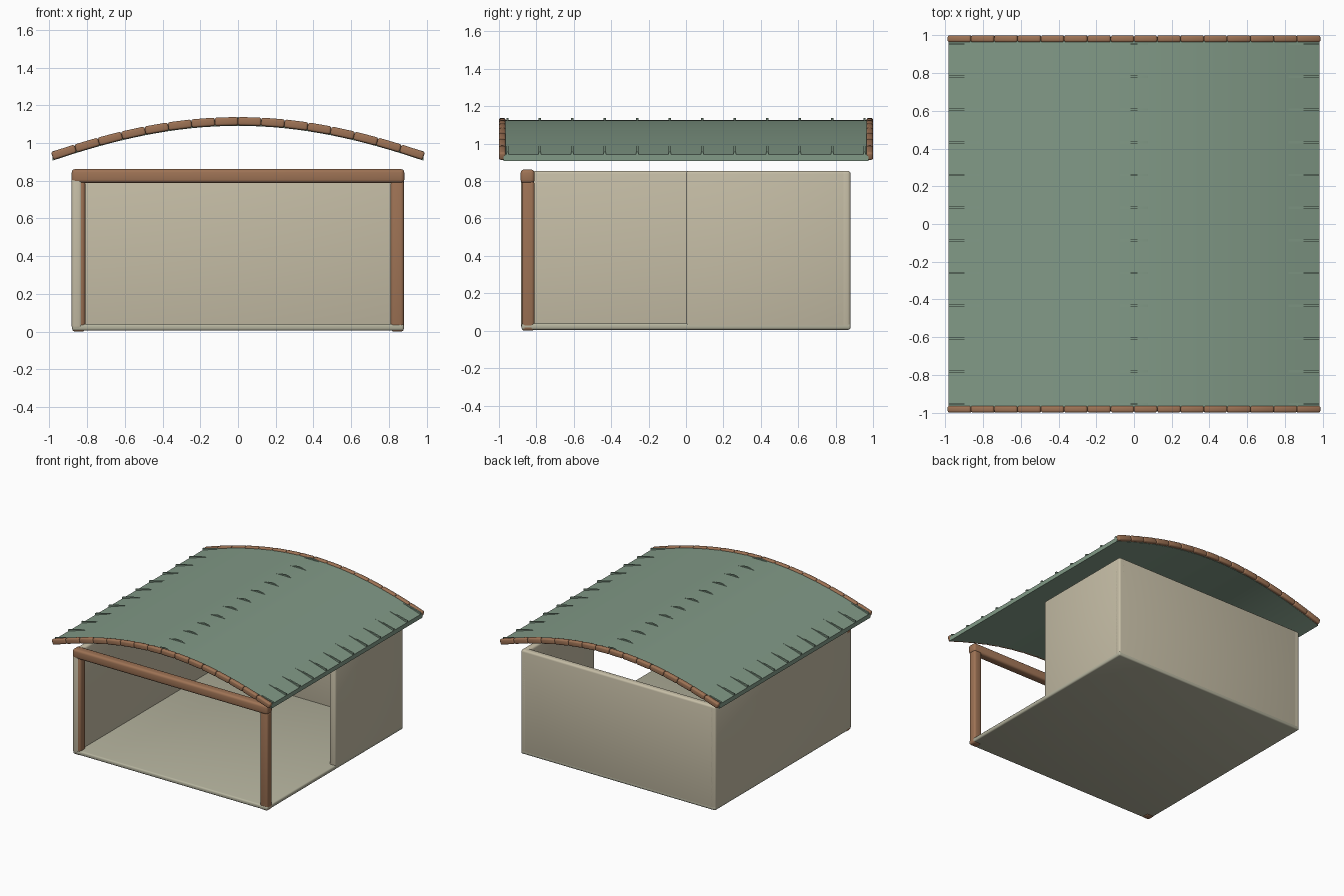
import bpy, bmesh, math
from mathutils import Matrix, Vector

if "Cube" in bpy.data.objects:
    bpy.data.objects.remove(bpy.data.objects["Cube"])


def material(name, rgb):
    m = bpy.data.materials.new(name)
    m.diffuse_color = (*rgb, 1)
    m.use_nodes = True
    m.node_tree.nodes["Principled BSDF"].inputs["Base Color"].default_value = m.diffuse_color
    return m


WALL = material("plaster", (0.56, 0.51, 0.38))
FLOOR = material("floor_stone", (0.46, 0.45, 0.34))
WOOD = material("wood", (0.34, 0.17, 0.09))
GREEN = material("roof_green", (0.22, 0.32, 0.24))


def finish(name, bm, mat):
    bmesh.ops.recalc_face_normals(bm, faces=bm.faces)
    me = bpy.data.meshes.new(name)
    bm.to_mesh(me)
    bm.free()
    me.materials.append(mat)
    ob = bpy.data.objects.new(name, me)
    bpy.context.collection.objects.link(ob)
    bpy.context.view_layer.objects.active = ob
    ob.select_set(True)
    bpy.ops.object.shade_smooth_by_angle(angle=math.radians(35))
    ob.select_set(False)
    return ob


def add_box(bm, size, matrix, bevel, segments=3):
    part = bmesh.new()
    bmesh.ops.create_cube(part, size=1, matrix=Matrix.Diagonal((*size, 1)))
    bmesh.ops.bevel(part, geom=part.edges[:], offset=bevel, segments=segments,
                    profile=0.5, affect='EDGES')
    part.transform(matrix)
    tmp = bpy.data.meshes.new("tmp")
    part.to_mesh(tmp)
    part.free()
    bm.from_mesh(tmp)
    bpy.data.meshes.remove(tmp)


def box(name, lo, hi, mat, bevel):
    lo, hi = Vector(lo), Vector(hi)
    bm = bmesh.new()
    add_box(bm, hi - lo, Matrix.Translation((lo + hi) / 2), bevel)
    return finish(name, bm, mat)


# Height of the arched roof centreline
def arch(x):
    return 1.113 - 0.21 * x * x + 0.02 * x ** 4


# Solid strip: x-z outline swept along y
def add_strip(bm, upper, lower, y0, y1):
    outline = upper + lower[::-1]
    face = bm.faces.new([bm.verts.new((x, y0, z)) for x, z in outline])
    ext = bmesh.ops.extrude_face_region(bm, geom=[face])
    moved = [v for v in ext['geom'] if isinstance(v, bmesh.types.BMVert)]
    bmesh.ops.translate(bm, verts=moved, vec=(0, y1 - y0, 0))


# Floor and walls: the front half of the right side stays open
box("floor", (-0.88, -0.88, 0.005), (0.88, 0.88, 0.04), FLOOR, 0.012)
box("left_wall", (-0.882, -0.882, 0.012), (-0.827, 0.88, 0.855), WALL, 0.016)
box("back_wall", (-0.88, 0.825, 0.012), (0.88, 0.88, 0.855), WALL, 0.016)
box("right_wall", (0.825, 0.0, 0.012), (0.88, 0.88, 0.855), WALL, 0.016)

# Timber front frame
for side, s in (("left", -1), ("right", 1)):
    xs = sorted((s * 0.88, s * 0.81))
    box(side + "_front_post", (xs[0], -0.878, 0), (xs[1], -0.81, 0.80), WOOD, 0.016)
box("front_beam", (-0.882, -0.884, 0.788), (0.882, -0.81, 0.862), WOOD, 0.018)

# Curved roof sheet
xs = [-0.985 + 1.97 * i / 32 for i in range(33)]
bm = bmesh.new()
add_strip(bm, [(x, arch(x) + 0.013) for x in xs],
          [(x, arch(x) - 0.022) for x in xs], -0.975, 0.975)
finish("roof_sheet", bm, GREEN)

# Thin ribs that emerge at the ridge and at both eaves
bm = bmesh.new()
rib = [(-0.985, 0.028), (-0.9, 0.021), (-0.81, 0.012), (-0.6, 0.002), (-0.4, 0.0),
       (-0.2, 0.002), (-0.08, 0.012), (0, 0.024)]
rib += [(-x, h) for x, h in rib[-2::-1]]
for i in range(12):
    y = -0.955 + 1.91 * i / 11
    add_strip(bm, [(x, arch(x) + h) for x, h in rib],
              [(x, arch(x) - 0.012) for x, h in rib], y - 0.006, y + 0.006)
finish("roof_ribs", bm, GREEN)

# Rows of short logs along the front and back roof edges
for name, y in (("front_edge_logs", -0.982), ("back_edge_logs", 0.982)):
    bm = bmesh.new()
    for i in range(16):
        x0 = -0.985 + 1.97 * i / 16
        x1 = x0 + 1.97 / 16
        z0, z1 = arch(x0), arch(x1)
        turn = Matrix.Rotation(-math.atan2(z1 - z0, x1 - x0), 4, 'Y')
        place = Matrix.Translation(((x0 + x1) / 2, y, (z0 + z1) / 2 + 0.003))
        length = math.hypot(x1 - x0, z1 - z0)
        add_box(bm, (length, 0.036, 0.044), place @ turn, 0.011)
    finish(name, bm, WOOD)
